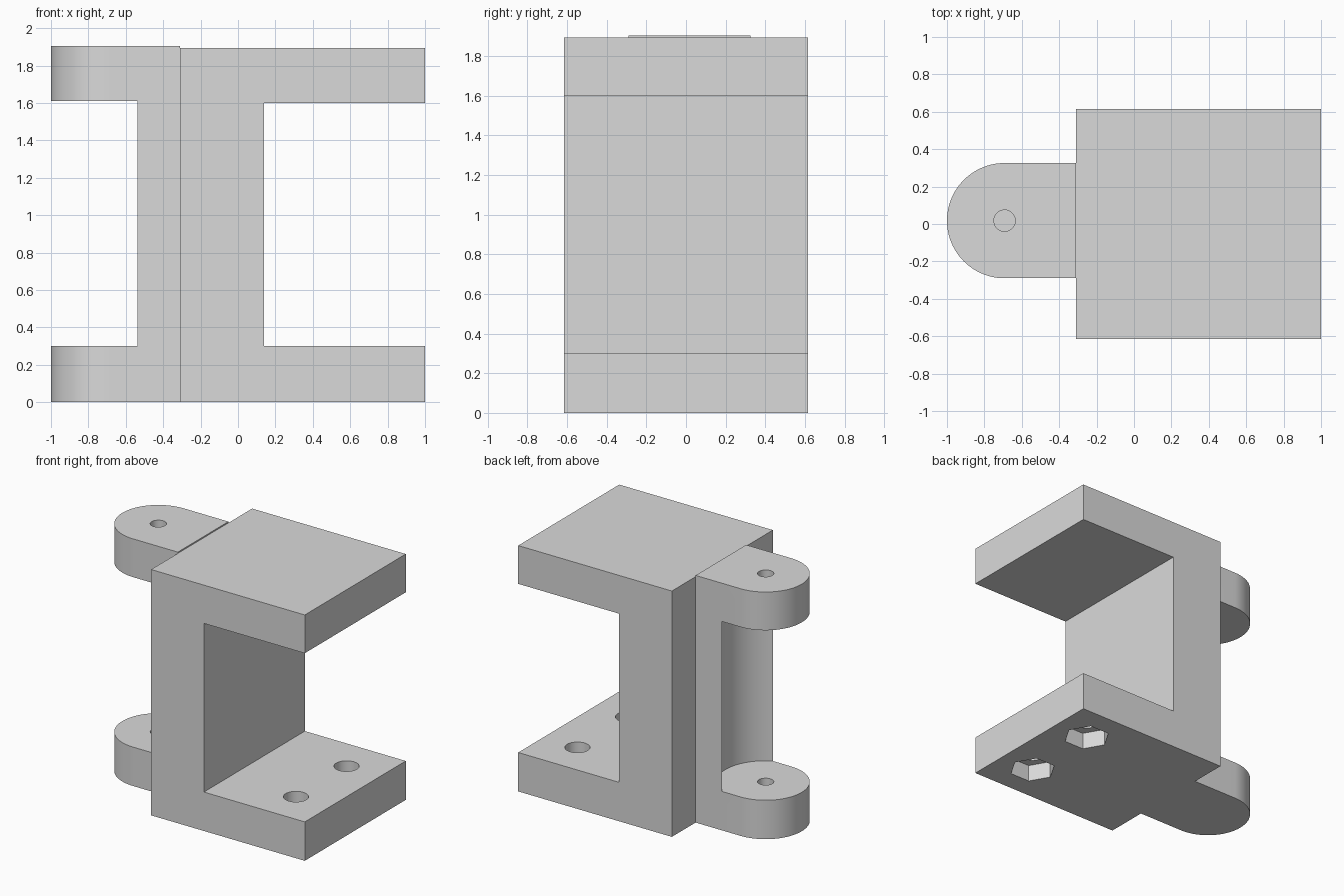
import bpy
import bmesh
from math import cos, sin, pi, radians

if "Cube" in bpy.data.objects:
    bpy.data.objects.remove(bpy.data.objects["Cube"], do_unlink=True)

# Single plain grey
GREY = (0.7, 0.7, 0.7, 1.0)
grey = bpy.data.materials.new("plain_grey")
grey.use_nodes = True
grey.diffuse_color = GREY
grey.node_tree.nodes["Principled BSDF"].inputs["Base Color"].default_value = GREY


def extrude_profile(name, points, direction):
    """Make a solid from a closed 3D outline swept along a direction."""
    bm = bmesh.new()
    face = bm.faces.new([bm.verts.new(p) for p in points])
    swept = bmesh.ops.extrude_face_region(bm, geom=[face])
    verts = [g for g in swept["geom"] if isinstance(g, bmesh.types.BMVert)]
    bmesh.ops.translate(bm, verts=verts, vec=direction)
    bmesh.ops.recalc_face_normals(bm, faces=bm.faces)
    mesh = bpy.data.meshes.new(name)
    bm.to_mesh(mesh)
    bm.free()
    obj = bpy.data.objects.new(name, mesh)
    bpy.context.collection.objects.link(obj)
    mesh.materials.append(grey)
    return obj


def prism(name, x, y, radius, z0, z1, sides=64):
    """Upright prism with its first corner on the x axis."""
    ring = [(x + radius * cos(2 * pi * i / sides),
             y + radius * sin(2 * pi * i / sides), z0) for i in range(sides)]
    return extrude_profile(name, ring, (0, 0, z1 - z0))


def select_only(obj):
    bpy.ops.object.select_all(action='DESELECT')
    obj.select_set(True)
    bpy.context.view_layer.objects.active = obj


def cut(obj, cutter):
    """Subtract a cutter and discard it."""
    cutter.hide_render = True
    mod = obj.modifiers.new("cut", 'BOOLEAN')
    mod.operation = 'DIFFERENCE'
    mod.solver = 'EXACT'
    mod.object = cutter
    select_only(obj)
    bpy.ops.object.modifier_apply(modifier=mod.name)
    bpy.data.objects.remove(cutter, do_unlink=True)


# Shared dimensions
BACK, WEB, TIP = -0.31, 0.14, 1.0
HALF_Y, HEIGHT = 0.615, 1.895
FLOOR, CEILING = 0.30, 1.60
PIN_X, PIN_Y, LUG_R = -0.692, 0.018, 0.308
LUG_TOP = 1.905

# C-shaped clamp body
profile = [(BACK, 0), (TIP, 0), (TIP, FLOOR), (WEB, FLOOR),
           (WEB, CEILING), (TIP, CEILING), (TIP, HEIGHT), (BACK, HEIGHT)]
body = extrude_profile("clamp_body", [(x, -HALF_Y, z) for x, z in profile],
                       (0, 2 * HALF_Y, 0))

# Bolt holes with hexagonal nut pockets underneath
for side in (-1, 1):
    cut(body, prism("bolt_cutter", 0.71, side * 0.308, 0.088, -0.1, FLOOR + 0.1, 48))
    cut(body, prism("nut_cutter", 0.71, side * 0.308, 0.168, -0.1, 0.13, 6))

# Hinge: round-ended plate, hollowed to leave two lugs and a concave web
steps = 48
outline = [(PIN_X + LUG_R * cos(pi / 2 + pi * i / steps),
            PIN_Y + LUG_R * sin(pi / 2 + pi * i / steps), 0) for i in range(steps + 1)]
outline += [(BACK, PIN_Y - LUG_R, 0), (BACK, PIN_Y + LUG_R, 0)]
hinge = extrude_profile("hinge_lugs", outline, (0, 0, LUG_TOP))
cut(hinge, prism("gap_cutter", PIN_X, PIN_Y, 0.345, FLOOR, 1.61, 96))

# Pin hole, through the upper lug and blind in the lower one
cut(hinge, prism("pin_cutter", PIN_X, PIN_Y, 0.057, 0.08, LUG_TOP + 0.1, 40))

for obj in (body, hinge):
    select_only(obj)
    bpy.ops.object.shade_smooth_by_angle(angle=radians(30))
